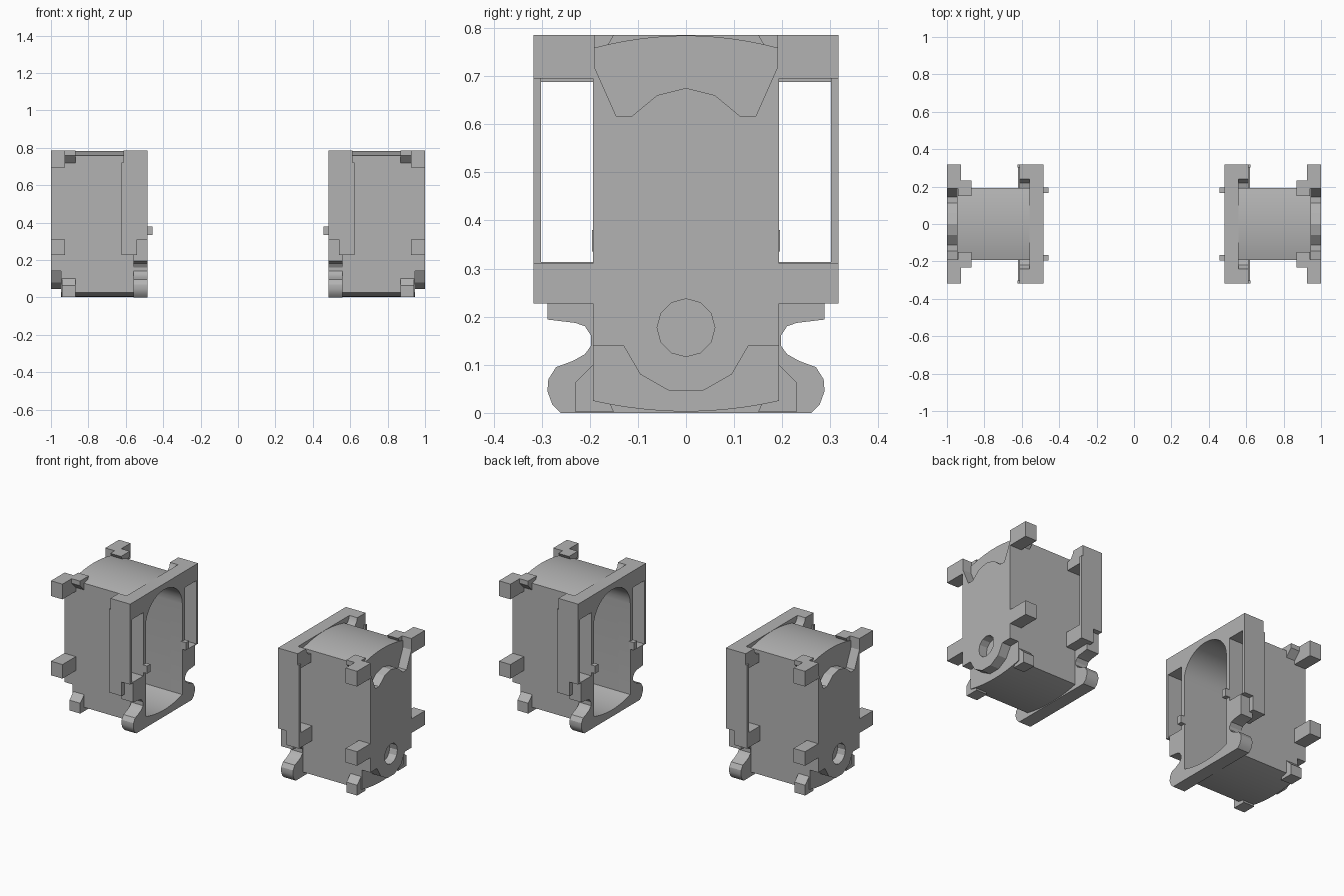
import bpy, bmesh, math

cube = bpy.data.objects.get("Cube")
if cube:
    bpy.data.objects.remove(cube)

grey = bpy.data.materials.new("plain_grey")
grey.use_nodes = True
grey.diffuse_color = (0.45, 0.45, 0.45, 1)
grey.node_tree.nodes["Principled BSDF"].inputs["Base Color"].default_value = (0.45, 0.45, 0.45, 1)


def prism(name, profile, x0, x1):
    """Extrude a (y, z) profile along x."""
    bm = bmesh.new()
    face = bm.faces.new([bm.verts.new((x0, y, z)) for y, z in profile])
    new = bmesh.ops.extrude_face_region(bm, geom=[face])["geom"]
    verts = [v for v in new if isinstance(v, bmesh.types.BMVert)]
    bmesh.ops.translate(bm, verts=verts, vec=(x1 - x0, 0, 0))
    bmesh.ops.recalc_face_normals(bm, faces=bm.faces)
    mesh = bpy.data.meshes.new(name)
    bm.to_mesh(mesh)
    bm.free()
    mesh.materials.append(grey)
    ob = bpy.data.objects.new(name, mesh)
    bpy.context.scene.collection.objects.link(ob)
    return ob


def both(half):
    """Complete a right-hand half outline with its mirror image."""
    return half + [(-y, z) for y, z in reversed(half) if y > 1e-5]


def rect(y0, y1, z0, z1):
    return [(y0, z0), (y1, z0), (y1, z1), (y0, z1)]


def bow(z_mid, z_side, width, steps=8):
    """Shallow arc from the middle out to the side."""
    return [(width * i / steps, z_mid + (z_side - z_mid) * (i / steps) ** 2)
            for i in range(steps + 1)]


def finish(ob, cutters=(), mirror_y=False):
    for cutter in cutters:
        mod = ob.modifiers.new("cut", "BOOLEAN")
        mod.operation = "DIFFERENCE"
        mod.solver = "EXACT"
        mod.object = cutter
    mod = ob.modifiers.new("pair", "MIRROR")
    mod.use_axis = (True, mirror_y, False)
    mod.use_mirror_merge = False
    bpy.context.view_layer.update()
    graph = bpy.context.evaluated_depsgraph_get()
    mesh = bpy.data.meshes.new_from_object(ob.evaluated_get(graph))
    ob.modifiers.clear()
    ob.data = mesh
    bpy.ops.object.select_all(action="DESELECT")
    ob.select_set(True)
    bpy.context.view_layer.objects.active = ob
    bpy.ops.object.shade_smooth_by_angle(angle=math.radians(25))


# Cutters: arched cavity, flange windows and round socket
SIDE = 0.193
arch = [(0.17 * math.cos(a), 0.6 + 0.15 * math.sin(a))
        for a in (math.pi / 2 * i / 8 for i in range(8))]
cavity = prism("cavity_cutter", both(bow(0.04, 0.065, 0.17) + arch + [(0, 0.75)]), 0.4, 0.91)
windows = [prism("window_cutter", rect(*span, 0.314, 0.688), 0.4, 0.7)
           for span in ((SIDE, 0.301), (-0.301, -SIDE))]
circle = [(0.06 * math.sin(math.tau * i / 12), 0.177 + 0.06 * math.cos(math.tau * i / 12))
          for i in range(12)]
socket = prism("socket_cutter", circle, 0.95, 1.1)
cutters = [cavity, socket] + windows
for c in cutters:
    c.hide_render = True

# Housing shell with bowed top and bottom
shell = bow(0.003, 0.025, SIDE) + bow(0.784, 0.758, SIDE)[::-1]
finish(prism("housing_shell", both(shell), 0.558, 0.945), [cavity])

# Inner flange with rounded feet
foot = [(0, 0), (0.26, 0), (0.278, 0.018), (0.288, 0.045), (0.286, 0.07),
        (0.27, 0.095), (0.235, 0.108), (0.21, 0.122), (0.197, 0.14),
        (0.197, 0.16), (0.21, 0.18), (0.23, 0.187), (0.288, 0.194)]
flange = foot + [(0.288, 0.31), (0.317, 0.31), (0.317, 0.785), (0, 0.785)]
finish(prism("inner_flange", both(flange), 0.483, 0.56), [cavity] + windows)

# Outer end plate with notched top, stepped bottom and round socket
plate = [(0.035, 0.046), (0.095, 0.08), (0.13, 0.14), (SIDE, 0.14), (SIDE, 0.725),
         (0.145, 0.617), (0.112, 0.617), (0.06, 0.66), (0, 0.675)]
finish(prism("end_plate", both(plate), 0.94, 1.0), [socket])

# Parts repeated at the front and back
ear = [(0.317, 0.688), (0.317, 0.785), (0.24, 0.785), (0.233, 0.762),
       (0.218, 0.745), (SIDE, 0.738), (SIDE, 0.688)]
parts = [
    ("flange_ear", ear, 0.56, 0.612),
    ("flange_side_wall", rect(0.301, 0.317, 0.227, 0.72), 0.56, 0.622),
    ("flange_lower_block", rect(0.19, 0.317, 0.227, 0.314), 0.54, 0.62),
    ("locating_peg", rect(0.166, 0.195, 0.335, 0.38), 0.457, 0.49),
    ("upper_lug", rect(0.19, 0.317, 0.695, 0.785), 0.925, 1.0),
    ("middle_lug", rect(0.19, 0.317, 0.227, 0.31), 0.925, 1.0),
    ("upper_lug_brace", [(0.15, 0.785), (0.19, 0.715), (0.232, 0.758), (0.232, 0.785)], 0.87, 0.94),
    ("lower_lug", [(0.15, 0.002), (0.23, 0.002), (0.23, 0.063), (SIDE, 0.1)], 0.87, 0.94),
]
for name, profile, x0, x1 in parts:
    finish(prism(name, profile, x0, x1), mirror_y=True)

for c in cutters:
    bpy.data.objects.remove(c)
